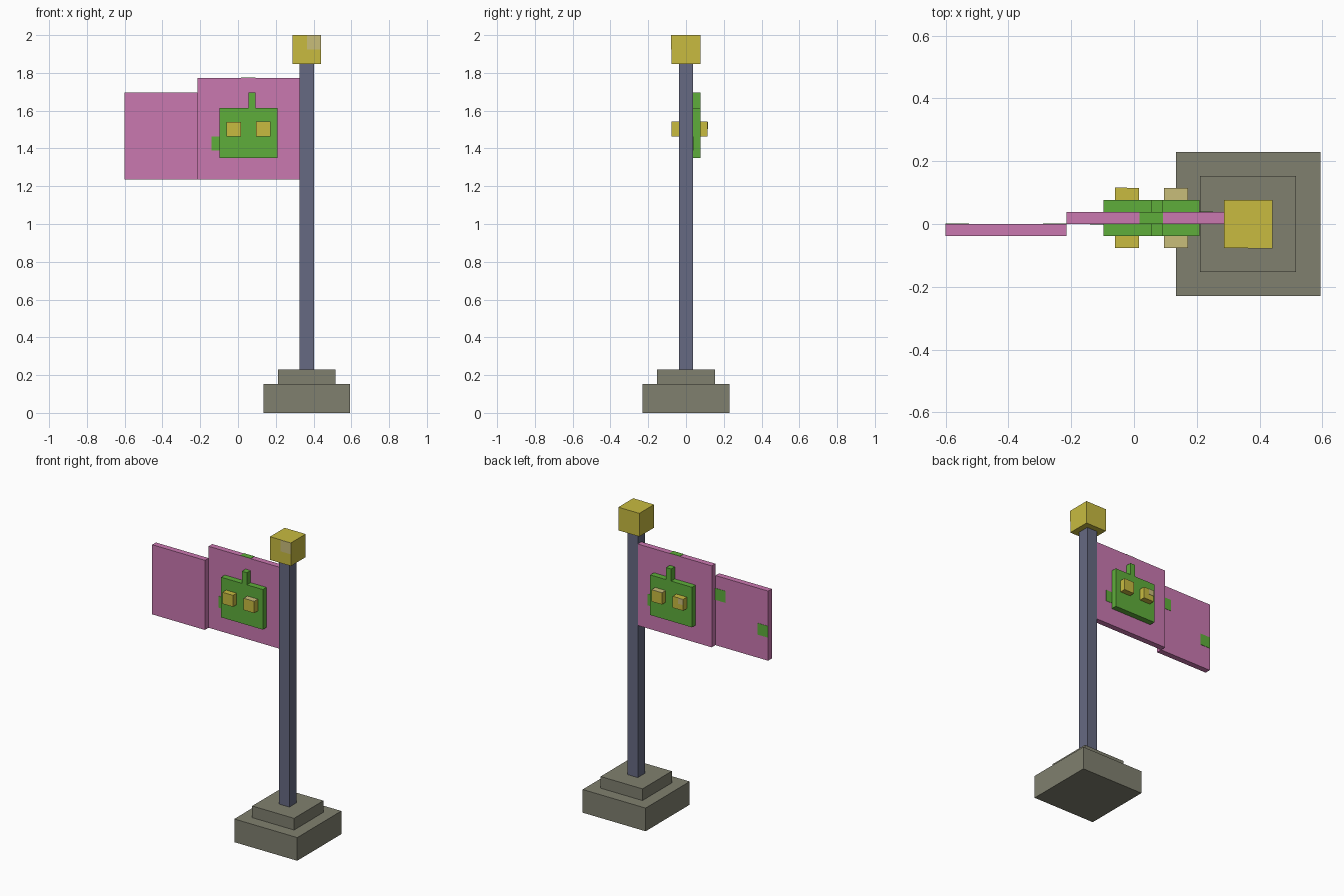
import bpy

if "Cube" in bpy.data.objects:
    bpy.data.objects.remove(bpy.data.objects["Cube"], do_unlink=True)


def material(name, hex_code):
    srgb = [int(hex_code[i:i + 2], 16) / 255 for i in (0, 2, 4)]
    colour = [((c + 0.055) / 1.055) ** 2.4 for c in srgb] + [1]
    mat = bpy.data.materials.new(name)
    mat.use_nodes = True
    mat.diffuse_color = colour
    mat.node_tree.nodes["Principled BSDF"].inputs["Base Color"].default_value = colour
    return mat


STONE = material("grey stone", "80806f")
STEEL = material("blue grey pole", "666a82")
PINK = material("pink cloth", "ca78b0")
GREEN = material("green", "5fae3b")
YELLOW = material("yellow", "c8bb40")
PALE = material("pale yellow", "c9bd7a")


def box(name, x, y, z, mat):
    """Box spanning the given (low, high) ranges."""
    spans = (x, y, z)
    bpy.ops.mesh.primitive_cube_add(size=1, location=[sum(s) / 2 for s in spans])
    obj = bpy.context.object
    obj.name = name
    obj.scale = [abs(s[1] - s[0]) for s in spans]
    bpy.ops.object.transform_apply(location=False, rotation=False, scale=True)
    obj.data.materials.append(mat)
    return obj


def column(name, half, low, high, mat):
    """Square box centred on the pole axis."""
    return box(name, (POLE_X - half, POLE_X + half), (-half, half), (low, high), mat)


POLE_X = 0.364
U = 0.0383          # thickness of one layer
SKIN = 0.002        # thickness of painted plates

# Pedestal, pole and finial
column("base", 0.23, 0, 0.153, STONE)
column("base_step", 0.153, 0.153, 0.23, STONE)
column("pole", U, 0.23, 1.847, STEEL)
column("finial", 2 * U, 1.847, 2, YELLOW)
box("finial_highlight", (POLE_X, POLE_X + 2 * U), (-2 * U - SKIN, -2 * U),
    (1.925, 2), PALE)

# Two flag panels
box("flag_inner", (-0.215, POLE_X - U), (0, U), (1.235, 1.773), PINK)
box("flag_outer", (-0.6, -0.215), (-U, 0), (1.235, 1.695), PINK)

# Emblem with antenna and eyes on both faces of the inner panel
for side, face, out in (("front", 0, -1), ("back", U, 1)):
    depth = (face, face + out * U)
    eye_depth = (depth[1], depth[1] + out * U)
    box(side + "_emblem", (-0.097, 0.208), depth, (1.35, 1.615), GREEN)
    box(side + "_antenna", (0.055, 0.092), depth, (1.615, 1.695), GREEN)
    for label, x in (("right", -0.06), ("left", 0.095)):
        span = (x, x + 2 * U)
        box(f"{side}_{label}_eye", span, eye_depth, (1.464, 1.54), YELLOW)
        if label == "left":
            box(side + "_eye_highlight", span, eye_depth, (1.54, 1.54 + SKIN), PALE)
box("back_eye_glint", (-0.06, -0.06 + U), (3 * U, 3 * U + SKIN), (1.502, 1.54), PALE)

# Green patches painted on the cloth
box("top_patch", (0.017, 0.093), (0, U), (1.773, 1.773 + SKIN), GREEN)
box("front_patch", (-0.14, -0.097), (-SKIN, 0), (1.388, 1.464), GREEN)
box("back_patch", (0.208, 0.252), (U, U + SKIN), (1.388, 1.464), GREEN)
box("outer_upper_patch", (-0.29, -0.215), (0, SKIN), (1.535, 1.612), GREEN)
box("outer_lower_patch", (-0.6, -0.525), (0, SKIN), (1.388, 1.464), GREEN)
